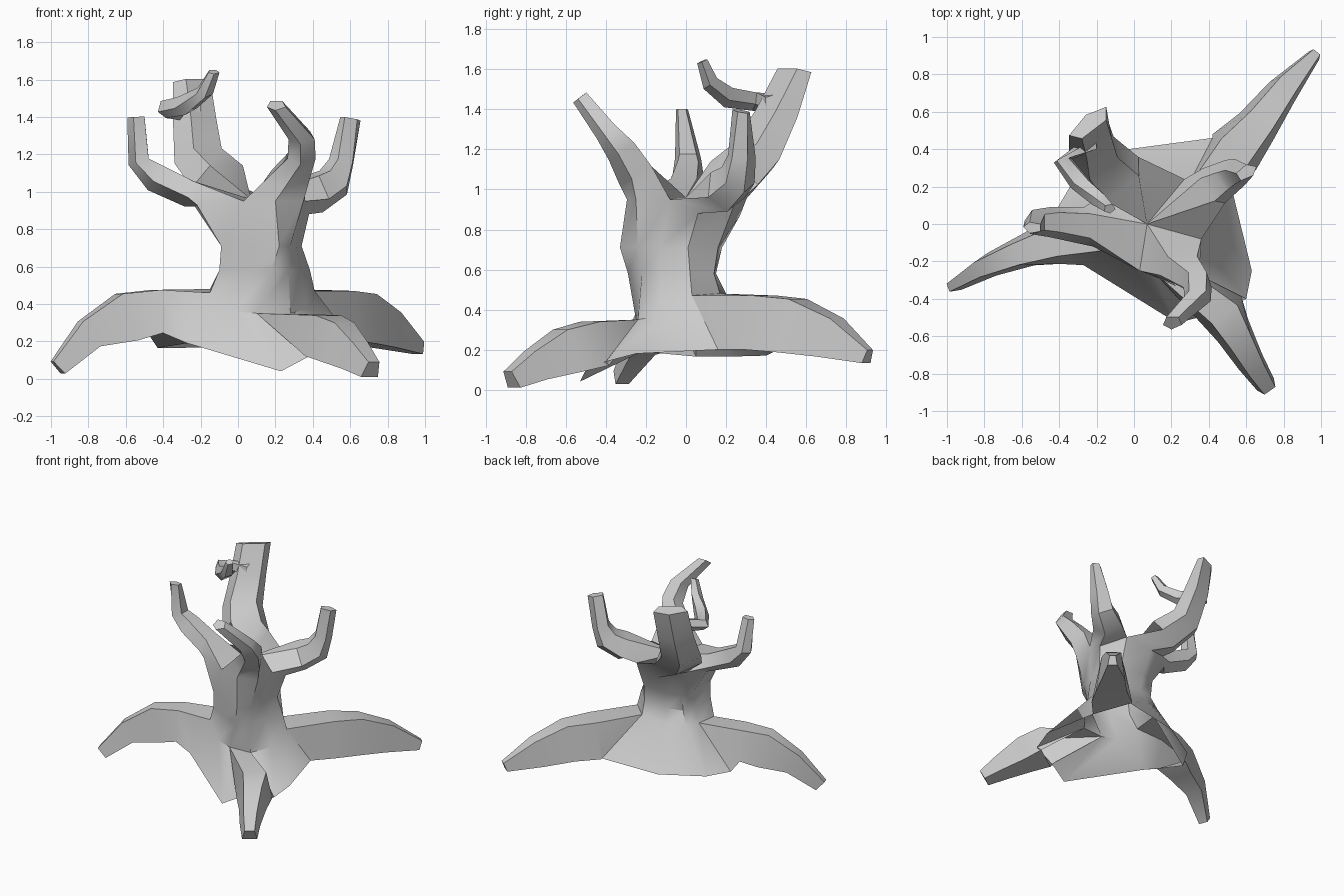
import bpy, bmesh
from mathutils import Vector

# Cross-sections: (sideways, upward) in units of half width and half thickness
ROOT = [(1, -1), (-1, -1), (-.65, 1), (.65, 1)]
BRANCH = [(1, -.3), (.1, -1.05), (-1, -.3), (-.65, 1), (.65, 1)]


def finish(name, bm):
    bmesh.ops.recalc_face_normals(bm, faces=bm.faces)
    mesh = bpy.data.meshes.new(name)
    bm.to_mesh(mesh)
    bm.free()
    ob = bpy.data.objects.new(name, mesh)
    bpy.context.collection.objects.link(ob)
    bpy.context.view_layer.objects.active = ob
    bpy.ops.object.select_all(action='DESELECT')
    ob.select_set(True)
    bpy.ops.object.shade_smooth_by_angle(angle=0.6)


def bridge(bm, rings, skip=()):
    n = len(rings[0])
    for k, (a, b) in enumerate(zip(rings, rings[1:])):
        for i in range(n):
            if (k, i) in skip:
                continue
            j = (i + 1) % n
            bm.faces.new(list(dict.fromkeys((a[i], a[j], b[j], b[i]))))


def limb(bm, profile, base, rows):
    """Grow a limb out of the base vertices; each row is x, y, z, half width, half thickness."""
    start = sum((v.co for v in base), Vector()) / len(base)
    pts = [start] + [Vector(r[:3]) for r in rows]
    run = pts[-1] - start
    side = Vector((run.y, -run.x, 0)).normalized()
    rings = [base]
    for k, r in enumerate(rows, 1):
        t = (pts[min(k + 1, len(rows))] - pts[k - 1]).normalized()
        up = side.cross(t).normalized()
        rings.append([bm.verts.new(pts[k] + side * u * r[3] + up * v * r[4]) for u, v in profile])
    bridge(bm, rings)
    bm.faces.new(rings[-1])


# Trunk rings, counter-clockwise from the front: hollow flared skirt, wavy column, wide crown
skirt = [(.23, -.53, .04), (.38, -.49, .12), (.6, -.4, .14), (.63, -.25, .18), (.53, .16, .2),
         (.42, .46, .2), (-.03, .4, .17), (-.33, .22, .165), (-.43, .05, .165), (-.27, -.22, .19)]
waist = [(-.02, -.22, .36), (.1, -.25, .35), (.28, -.24, .35), (.37, -.12, .37), (.41, .03, .47),
         (.27, .17, .48), (.05, .2, .48), (-.1, .15, .48), (-.15, .05, .48), (-.15, -.14, .46)]
lower = [(.04, -.24), (.18, -.29), (.27, -.22), (.33, -.13), (.385, .02),
         (.27, .14), (.06, .15), (-.06, .12), (-.1, .03), (-.1, -.17)]
upper = [(.06, -.26), (.22, -.33), (.28, -.24), (.31, -.13), (.34, .01),
         (.26, .16), (.06, .18), (-.06, .14), (-.09, .04), (-.09, -.18)]
crown = [(.03, -.25, .95), (.2, -.295, .95), (.35, -.25, .95), (.36, -.08, .95), (.38, .06, .88),
         (.27, .24, .92), (.06, .27, .87), (-.13, .18, .93), (-.23, .07, .92), (-.22, -.12, .93)]
bm = bmesh.new()
rings = [[bm.verts.new(p) for p in ring] for ring in
         (skirt, waist, [(x, y, .58) for x, y in lower], [(x, y, .71) for x, y in upper], crown)]
bridge(bm, rings, skip={(0, 1), (0, 4), (0, 8)})
apex = bm.verts.new((.07, 0, .96))

# Roots grow out of the three open panels of the skirt
roots = {
    1: [(.475, -.47, .23, .13, .11), (.55, -.6, .195, .1, .11),             # front
        (.64, -.76, .12, .075, .075), (.715, -.875, .05, .055, .045)],
    4: [(.54, .39, .335, .15, .135), (.67, .54, .32, .115, .135),           # right
        (.81, .73, .26, .085, .1), (.97, .91, .165, .035, .035)],
    8: [(-.44, -.1, .36, .12, .115), (-.6, -.15, .33, .09, .13),            # left
        (-.8, -.23, .24, .065, .08), (-.965, -.33, .06, .035, .045)],
}
for i, rows in roots.items():
    limb(bm, ROOT, [rings[0][i], rings[0][i + 1], rings[1][i + 1], rings[1][i]], rows)

# Branches share the crown, meeting in valleys at the apex
c = rings[-1]
branches = [
    ([c[0], c[1], c[2], c[3], apex],                                        # front
     [(.26, -.25, 1.07, .12, .09), (.34, -.32, 1.19, .075, .075),
      (.34, -.4, 1.29, .07, .055), (.205, -.53, 1.46, .05, .04)]),
    ([c[3], c[4], c[5], apex, apex],                                        # right
     [(.42, .2, .99, .11, .1), (.52, .26, 1.05, .085, .09),
      (.56, .28, 1.16, .07, .06), (.605, .28, 1.39, .035, .055)]),
    ([c[5], c[6], c[7], apex, apex],                                        # back
     [(-.1, .24, 1.05, .17, .11), (-.21, .36, 1.17, .145, .1),
      (-.23, .46, 1.37, .13, .08), (-.24, .54, 1.59, .125, .045)]),
    ([c[7], c[8], c[9], c[0], apex],                                        # left
     [(-.26, -.01, .99, .1, .07), (-.44, .01, 1.075, .08, .075),
      (-.53, .01, 1.16, .065, .055), (-.545, -.02, 1.4, .03, .045)]),
]
for base, rows in branches:
    limb(bm, BRANCH, base, rows)
finish("tree_stump", bm)

# Twig sprouting from the back branch and curling forward
bm = bmesh.new()
base = [bm.verts.new(p) for p in [(-.22, .49, 1.43), (-.2, .46, 1.37), (-.2, .4, 1.4),
                                  (-.2, .4, 1.46), (-.2, .46, 1.48)]]
limb(bm, BRANCH, base, [(-.38, .34, 1.44, .05, .045), (-.28, .21, 1.46, .06, .05),
                        (-.18, .12, 1.53, .045, .04), (-.13, .08, 1.64, .03, .025)])
finish("twig", bm)
